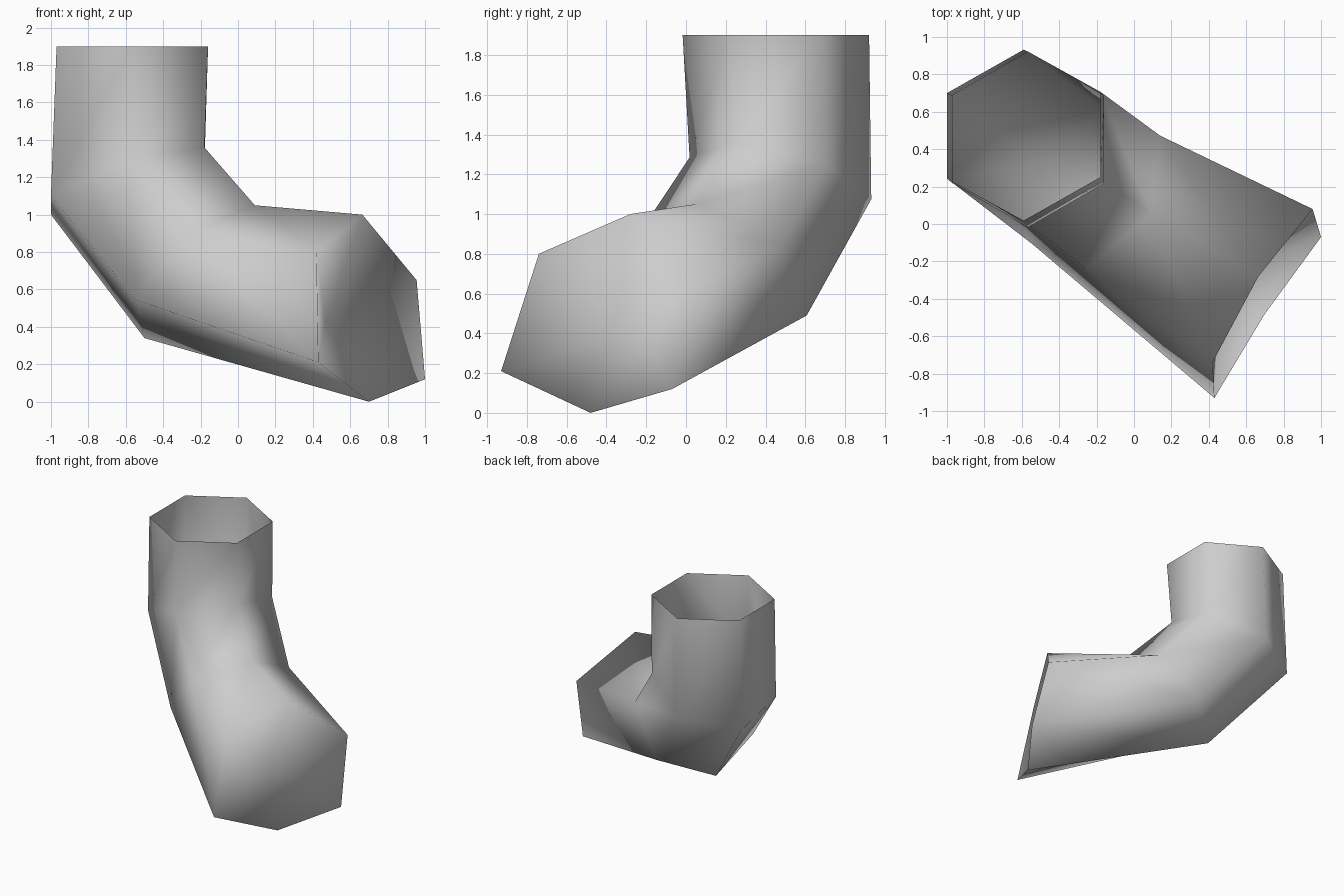
import bpy
import bmesh
from mathutils import Vector

cube = bpy.data.objects.get("Cube")
if cube:
    bpy.data.objects.remove(cube, do_unlink=True)


def hexagon(centre, a, b):
    """Six corners of a tilted hexagon spanned by two neighbouring corner offsets."""
    c, a, b = Vector(centre), Vector(a), Vector(b)
    return [c + o for o in (a, b, b - a, -a, -b, a - b)]


# Sections from the open top, round the bend, to the lower mouth
sections = [
    hexagon((-.565, .452, 1.9), (-.405, .235, 0), (0, .469, 0)),
    hexagon((-.59, .475, 1.18), (-.41, .225, -.18), (0, .457, -.105)),
    hexagon((-.205, .185, .695), (-.295, .135, -.355), (.05, .422, -.205)),
    [(.7, -.48, 0), (1, -.07, .12), (.955, .08, .65),
     (.665, -.28, 1), (.42, -.74, .8), (.43, -.93, .21)],
]

# Skin the sections with quads
bm = bmesh.new()
rings = [[bm.verts.new(p) for p in section] for section in sections]
for upper, lower in zip(rings, rings[1:]):
    for i in range(len(upper)):
        j = (i + 1) % len(upper)
        bm.faces.new((upper[i], upper[j], lower[j], lower[i]))

# Close the lower mouth with a hollow fan sunk into the pipe
mouth = rings[-1]
hollow = bm.verts.new((.465, -.265, .42))
for i in range(len(mouth)):
    bm.faces.new((mouth[i], mouth[(i + 1) % len(mouth)], hollow))

bmesh.ops.recalc_face_normals(bm, faces=bm.faces)
for face in bm.faces:
    face.smooth = True
mesh = bpy.data.meshes.new("bent_pipe")
bm.to_mesh(mesh)
bm.free()

# Plain grey finish
grey = bpy.data.materials.new("grey")
grey.use_nodes = True
colour = (.61, .61, .61, 1)
grey.diffuse_color = colour
grey.node_tree.nodes["Principled BSDF"].inputs["Base Color"].default_value = colour
mesh.materials.append(grey)

pipe = bpy.data.objects.new("bent_pipe", mesh)
bpy.context.collection.objects.link(pipe)
